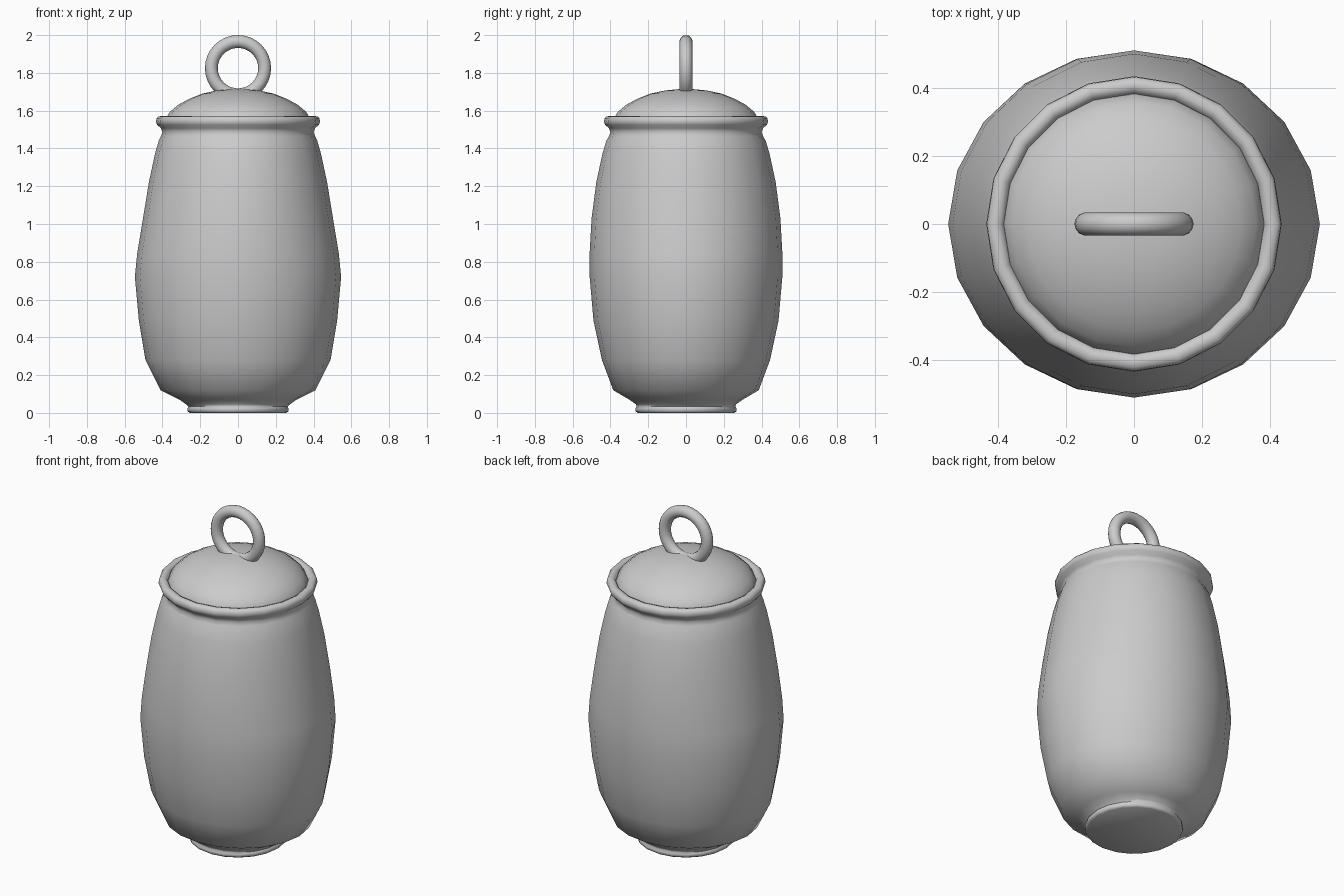
import bpy, bmesh, math

if "Cube" in bpy.data.objects:
    bpy.data.objects.remove(bpy.data.objects["Cube"])

SIDES = 20


def lathe(name, rows, angle=50):
    """Spin (x radius, y radius, z) rows into a capped, smooth shaded shell."""
    bm = bmesh.new()
    rings = []
    for rx, ry, z in rows:
        ring = []
        for i in range(SIDES):
            a = 2 * math.pi * i / SIDES
            ring.append(bm.verts.new((rx * math.cos(a), ry * math.sin(a), z)))
        rings.append(ring)
    for lo, hi in zip(rings, rings[1:]):
        for i in range(SIDES):
            j = (i + 1) % SIDES
            bm.faces.new((lo[i], lo[j], hi[j], hi[i]))
    bm.faces.new(rings[0][::-1])
    bm.faces.new(rings[-1])
    bmesh.ops.recalc_face_normals(bm, faces=bm.faces)
    mesh = bpy.data.meshes.new(name)
    bm.to_mesh(mesh)
    bm.free()
    obj = bpy.data.objects.new(name, mesh)
    bpy.context.collection.objects.link(obj)
    smooth(obj, angle)
    return obj


def smooth(obj, angle):
    bpy.ops.object.select_all(action='DESELECT')
    obj.select_set(True)
    bpy.context.view_layer.objects.active = obj
    bpy.ops.object.shade_smooth_by_angle(angle=math.radians(angle))


def circular(points):
    return [(r, r, z) for r, z in points]


# Jar: foot, belly slightly wider in x, neck and rolled lip
foot = circular([(0.255, 0.0), (0.267, 0.008), (0.268, 0.024), (0.262, 0.033)])
belly = [
    (0.275, 0.265, 0.045), (0.31, 0.30, 0.07), (0.41, 0.385, 0.12),
    (0.49, 0.445, 0.28), (0.525, 0.49, 0.49), (0.546, 0.51, 0.72),
    (0.533, 0.51, 0.85), (0.503, 0.50, 1.03), (0.472, 0.475, 1.22),
    (0.44, 0.443, 1.37), (0.42, 0.422, 1.44),
]
lip = circular([(0.408, 1.465), (0.40, 1.487), (0.408, 1.507), (0.428, 1.525),
                (0.434, 1.54), (0.432, 1.558), (0.422, 1.569), (0.405, 1.572),
                (0.39, 1.566), (0.382, 1.55)])
lathe("jar_body", foot + belly + lip, 60)

# Domed lid resting inside the lip
lathe("lid", circular([(0.385, 1.54), (0.381, 1.56), (0.36, 1.595), (0.315, 1.632),
                       (0.26, 1.662), (0.19, 1.69), (0.11, 1.707),
                       (0.04, 1.714), (0.005, 1.715)]))

# Upright ring handle
bpy.ops.mesh.primitive_torus_add(major_radius=0.141, minor_radius=0.034,
                                 major_segments=32, minor_segments=14,
                                 location=(0, 0, 1.825),
                                 rotation=(math.pi / 2, 0, 0))
handle = bpy.context.object
handle.name = "ring_handle"
smooth(handle, 60)
